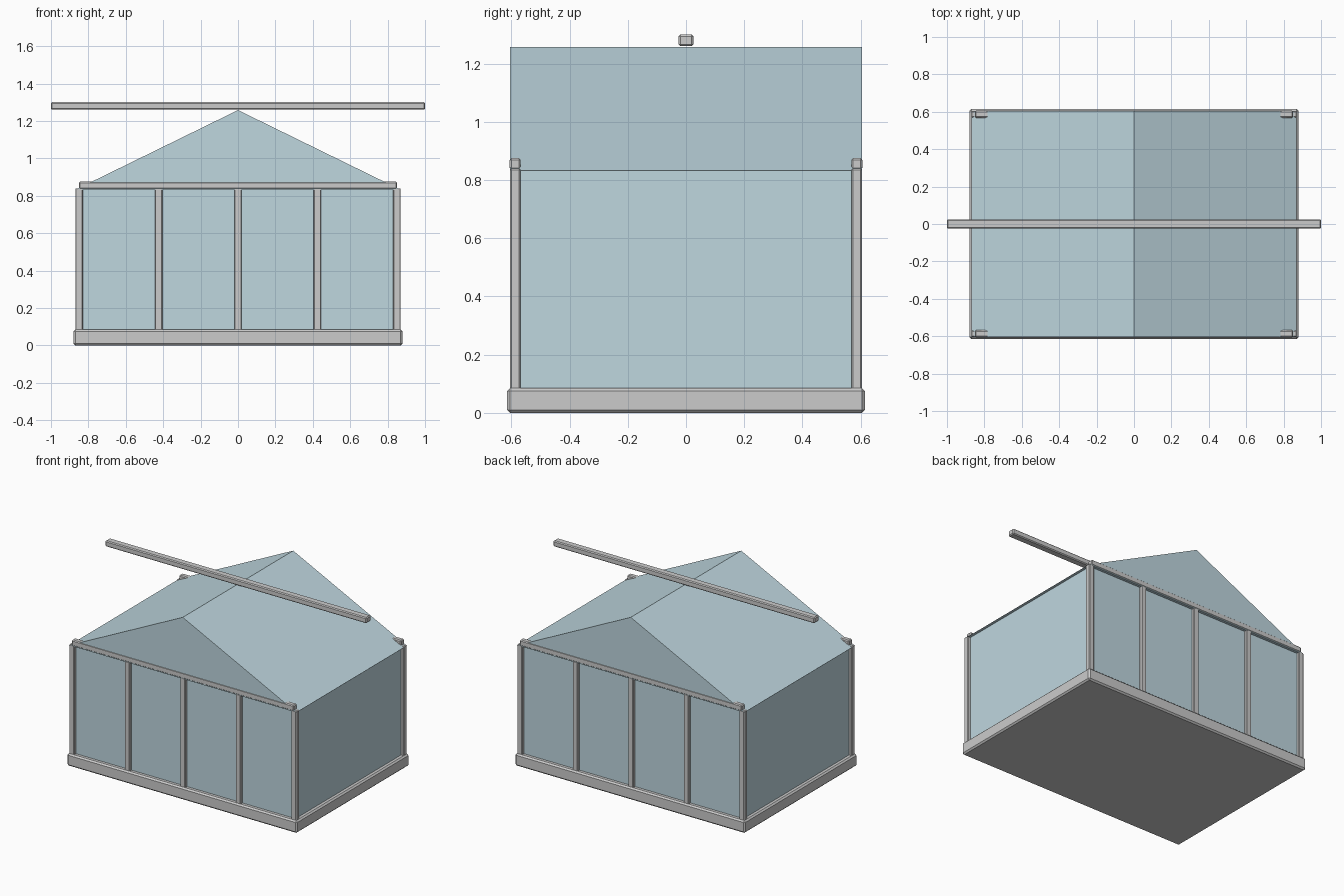
import bpy, bmesh

if "Cube" in bpy.data.objects:
    bpy.data.objects.remove(bpy.data.objects["Cube"])

glass = bpy.data.materials.new("glass")
glass.diffuse_color = (0.52, 0.68, 0.74, 1)
glass.use_nodes = True
glass.node_tree.nodes["Principled BSDF"].inputs["Base Color"].default_value = glass.diffuse_color


def finish(name, bm, mat=None):
    bmesh.ops.recalc_face_normals(bm, faces=bm.faces)
    me = bpy.data.meshes.new(name)
    bm.to_mesh(me)
    bm.free()
    ob = bpy.data.objects.new(name, me)
    bpy.context.collection.objects.link(ob)
    if mat:
        me.materials.append(mat)
    return ob


def box(name, center, size, chamfer=0.0, mat=None):
    bm = bmesh.new()
    bmesh.ops.create_cube(bm, size=1)
    for v in bm.verts:
        v.co = [c + s * p for c, s, p in zip(center, size, v.co)]
    ob = finish(name, bm, mat)
    if chamfer:
        b = ob.modifiers.new("chamfer", 'BEVEL')
        b.width = chamfer
        b.segments = 1
    return ob


# Base plinth
box("base", (0, 0, 0.0425), (1.76, 1.23, 0.085), 0.01)

# Glazed body, set back behind the posts
box("glass_walls", (0, 0, 0.4575), (1.70, 1.17, 0.755), mat=glass)

# Posts and eave beams on front and back
for side, sy in (("front", -1), ("back", 1)):
    for i in range(5):
        box(f"{side}_post_{i + 1}", (-0.85 + i * 0.425, sy * 0.587, 0.46),
            (0.04, 0.036, 0.76), 0.005)
    box(f"{side}_eave_beam", (0, sy * 0.587, 0.855), (1.70, 0.038, 0.04), 0.006)

# Gabled glass roof
bm = bmesh.new()
tri = [bm.verts.new((x, -0.604, z)) for x, z in ((-0.87, 0.832), (0.87, 0.832), (0, 1.258))]
face = bm.faces.new(tri)
ext = bmesh.ops.extrude_face_region(bm, geom=[face], use_keep_orig=True)
bmesh.ops.translate(bm, vec=(0, 1.208, 0),
                    verts=[g for g in ext["geom"] if isinstance(g, bmesh.types.BMVert)])
finish("glass_roof", bm, glass)

# Ridge beam
box("ridge_beam", (0, 0, 1.28), (2.0, 0.05, 0.04), 0.006)
